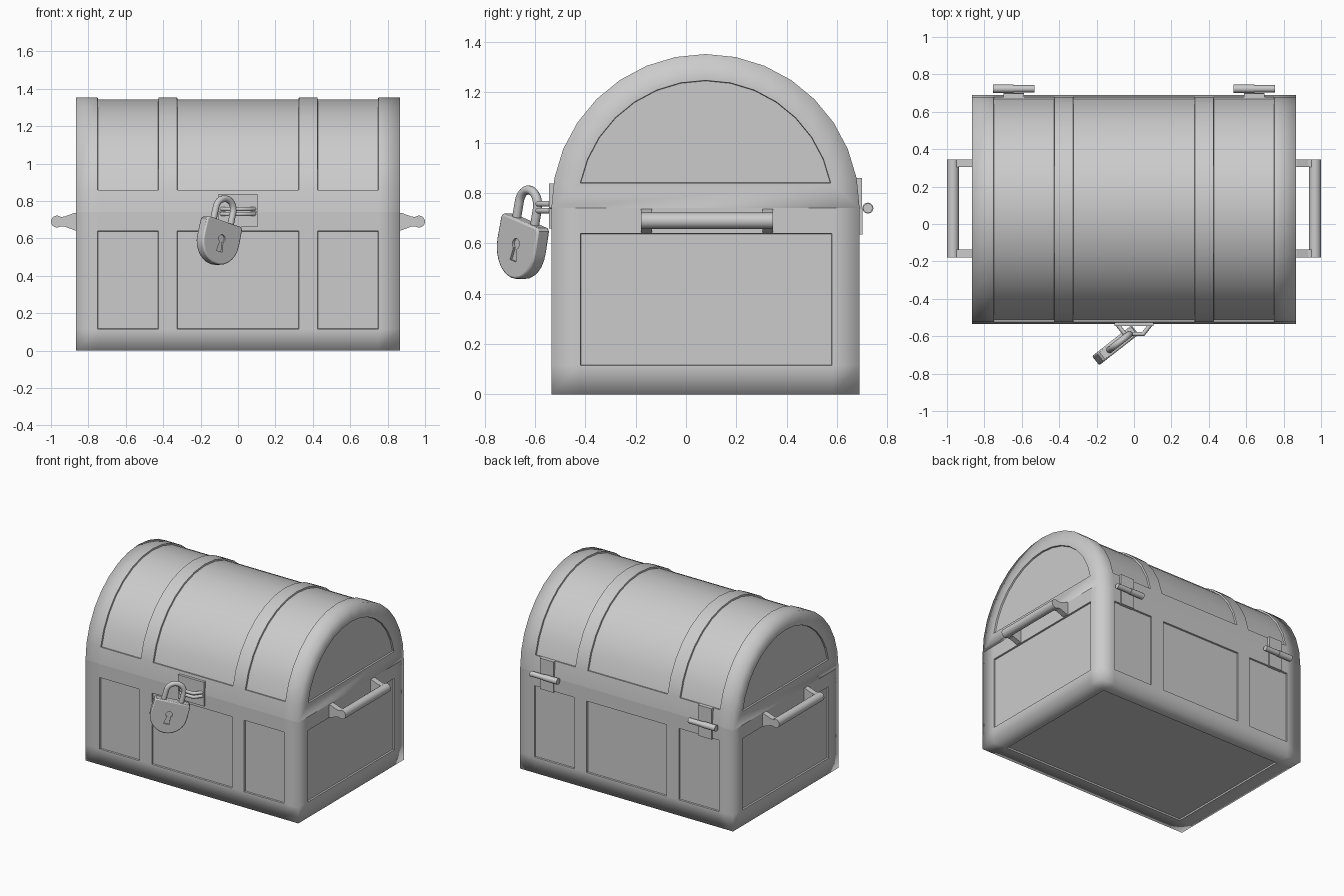
import bpy, bmesh
from math import sin, cos, pi, radians
from mathutils import Matrix, Vector

if "Cube" in bpy.data.objects:
    bpy.data.objects.remove(bpy.data.objects["Cube"])

XS = [-.865, -.75, -.425, -.325, .325, .425, .75, .865]   # band edges
Y0, Y1, SEAM, R, YC = -.535, .69, .74, .6125, .0775


def finish(name, bm, smooth=None):
    bmesh.ops.recalc_face_normals(bm, faces=bm.faces[:])
    me = bpy.data.meshes.new(name)
    bm.to_mesh(me)
    bm.free()
    ob = bpy.data.objects.new(name, me)
    bpy.context.collection.objects.link(ob)
    if smooth:
        activate(ob)
        bpy.ops.object.shade_smooth_by_angle(angle=radians(smooth))
    return ob


def activate(ob):
    bpy.ops.object.select_all(action='DESELECT')
    ob.select_set(True)
    bpy.context.view_layer.objects.active = ob


class Shell:
    """Welded face builder with recessed panels."""
    def __init__(self):
        self.bm, self.cache, self.panels = bmesh.new(), {}, []

    def face(self, pts, panel=False):
        vs = []
        for p in pts:
            k = tuple(round(c, 4) for c in p)
            if k not in self.cache:
                self.cache[k] = self.bm.verts.new(p)
            vs.append(self.cache[k])
        f = self.bm.faces.new(vs)
        if panel:
            self.panels.append(f)

    def finish(self, name):
        bm = self.bm
        bmesh.ops.recalc_face_normals(bm, faces=bm.faces[:])
        rim = bmesh.ops.inset_region(bm, faces=self.panels, thickness=.002, depth=-.011,
                                     use_boundary=True, use_even_offset=True)['faces']
        for f in bm.faces:
            f.smooth = True
        for f in rim:
            for e in f.edges:
                e.smooth = False
        for e in bm.edges:
            if all(abs(v.co.z - SEAM) < 1e-4 for v in e.verts):
                e.smooth = False
        return finish(name, bm)


def prism(name, pts, t, m, smooth=None):
    bm = bmesh.new()
    f = bm.faces.new([bm.verts.new((u, v, -t / 2)) for u, v in pts])
    ex = bmesh.ops.extrude_face_region(bm, geom=[f], use_keep_orig=True)['geom']
    bmesh.ops.translate(bm, verts=[g for g in ex if isinstance(g, bmesh.types.BMVert)], vec=(0, 0, t))
    bm.transform(m)
    return finish(name, bm, smooth)


def box(name, lo, hi):
    bm = bmesh.new()
    lo, hi = Vector(lo), Vector(hi)
    bmesh.ops.create_cube(bm, size=1, matrix=Matrix.Translation((lo + hi) / 2) @ Matrix.Diagonal((*(hi - lo), 1)))
    return finish(name, bm)


def rod(name, a, b, r, n=16):
    a, b = Vector(a), Vector(b)
    bm = bmesh.new()
    rot = (b - a).to_track_quat('Z', 'Y').to_matrix().to_4x4()
    bmesh.ops.create_cone(bm, cap_ends=True, segments=n, radius1=r, radius2=r, depth=(b - a).length,
                          matrix=Matrix.Translation((a + b) / 2) @ rot)
    return finish(name, bm, 40)


def tube(name, pts, r):
    cu = bpy.data.curves.new(name, 'CURVE')
    cu.dimensions, cu.bevel_depth, cu.bevel_resolution, cu.use_fill_caps = '3D', r, 3, True
    s = cu.splines.new('POLY')
    s.points.add(len(pts) - 1)
    for p, q in zip(s.points, pts):
        p.co = (*q, 1)
    ob = bpy.data.objects.new(name, cu)
    bpy.context.collection.objects.link(ob)
    activate(ob)
    bpy.ops.object.convert(target='MESH')
    bpy.ops.object.shade_smooth_by_angle(angle=radians(50))


# Chest body: banded box with recessed panels on sides and underside
YS, ZS = [Y0, -.42, .58, Y1], [0, .115, .64, SEAM]
body = Shell()
for i in range(7):
    a, b = XS[i], XS[i + 1]
    for j in range(3):
        c, d = ZS[j], ZS[j + 1]
        for y in (Y0, Y1):
            body.face([(a, y, c), (b, y, c), (b, y, d), (a, y, d)], j == 1 and i in (1, 3, 5))
        c, d = YS[j], YS[j + 1]
        for z in (0, SEAM):
            body.face([(a, c, z), (b, c, z), (b, d, z), (a, d, z)], z == 0 and j == 1 and 0 < i < 6)
for i in range(3):
    for j in range(3):
        a, b, c, d = YS[i], YS[i + 1], ZS[j], ZS[j + 1]
        for x in (XS[0], XS[-1]):
            body.face([(x, a, c), (x, b, c), (x, b, d), (x, a, d)], i == j == 1)
body.finish("chest_body")

# Barrel lid
N = 16


def arc(x, k, r=R):
    return (x, YC - r * cos(pi * k / N), SEAM + r * sin(pi * k / N))


lid = Shell()
for i in range(7):
    a, b = XS[i], XS[i + 1]
    for k in range(N):
        lid.face([arc(a, k), arc(b, k), arc(b, k + 1), arc(a, k + 1)], i in (1, 3, 5) and 0 < k < N - 1)
    lid.face([arc(a, 0), arc(b, 0), arc(b, N), arc(a, N)])
RI = .508
for x in (XS[0], XS[-1]):
    for k in range(1, N - 1):
        lid.face([arc(x, k), arc(x, k + 1), arc(x, k + 1, RI), arc(x, k, RI)])
    lid.face([arc(x, 0), arc(x, 1), arc(x, 1, RI)])
    lid.face([arc(x, N), arc(x, N - 1), arc(x, N - 1, RI)])
    lid.face([arc(x, 0), arc(x, 1, RI), arc(x, N - 1, RI), arc(x, N)])
    lid.face([arc(x, k, RI) for k in range(1, N)], True)
lid.finish("chest_lid")

# End handles and rear hinges, both mirrored
for s, side in ((-1, "left"), (1, "right")):
    rod(f"handle_bar_{side}", (s * .968, -.178, .69), (s * .968, .345, .69), .032)
    for n, y in enumerate((-.157, .325)):
        m = Matrix(((s, 0, 0, 0), (0, 0, 1, y), (0, 1, 0, .69), (0, 0, 0, 1)))
        prism(f"handle_arm_{side}_{n}", [(.85, -.047), (.872, -.047), (.93, -.026), (.968, -.024),
                                         (.968, .024), (.93, .026), (.872, .047), (.85, .047)], .042, m)
    x = s * .643
    rod(f"hinge_knuckle_a_{side}", (x - .11, .723, SEAM), (x, .723, SEAM), .022, 12)
    rod(f"hinge_knuckle_b_{side}", (x, .723, SEAM), (x + .11, .723, SEAM), .019, 12)
    box(f"hinge_leaf_lower_{side}", (x - .055, .675, .635), (x + .055, .701, .738))
    box(f"hinge_leaf_upper_{side}", (x - .055, .67, .742), (x + .055, .699, .86))

# Lock plates and hasp loops
box("lock_plate_lower", (-.105, -.545, .66), (.105, -.52, .739))
box("lock_plate_upper", (-.105, -.545, .741), (.105, -.51, .837))
for n, z in (("lower", .73), ("upper", .757)):
    tube(f"hasp_loop_{n}", [(-.09, -.535, z), (-.05, -.588, z), (.05, -.588, z), (.09, -.535, z)], .012)

# Padlock, turned and tilted
yaw, tilt = radians(38), radians(15)
w, up = Vector((cos(yaw), sin(yaw), 0)), Vector((0, 0, 1))
U, V, Nn = w * cos(tilt) - up * sin(tilt), up * cos(tilt) + w * sin(tilt), Vector((sin(yaw), -cos(yaw), 0))
M = Matrix.Translation((-.085, -.637, .69)) @ Matrix((U, V, Nn)).transposed().to_4x4()
shield = [(-.112, 0), (.112, 0), (.123, -.012)]
shield += [(.125 * cos(a), -.105 - .13 * sin(a)) for a in (pi * k / 14 for k in range(15))] + [(-.123, -.012)]
lock = prism("padlock_body", shield, .062, M, 40)
hole = [(.022 * cos(a), -.095 + .022 * sin(a)) for a in (radians(-60 + 300 * k / 12) for k in range(13))]
cutter = prism("keyhole_cutter", hole + [(-.02, -.165), (.02, -.165)], .02, M @ Matrix.Translation((0, 0, .031)))
cutter.hide_render = True
cutter.hide_set(True)
bev = lock.modifiers.new("bevel", 'BEVEL')
bev.width, bev.segments, bev.limit_method, bev.angle_limit = .008, 2, 'ANGLE', radians(50)
cut = lock.modifiers.new("keyhole", 'BOOLEAN')
cut.object, cut.operation, cut.solver = cutter, 'DIFFERENCE', 'EXACT'
activate(lock)
for mod in ("bevel", "keyhole"):
    bpy.ops.object.modifier_apply(modifier=mod)
bpy.data.objects.remove(cutter)
bow = [(.06 * cos(a), .065 + .06 * sin(a)) for a in (pi * k / 14 for k in range(15))]
tube("padlock_shackle", [M @ Vector((u, v, 0)) for u, v in [(.06, -.01)] + bow + [(-.06, -.01)]], .018)
